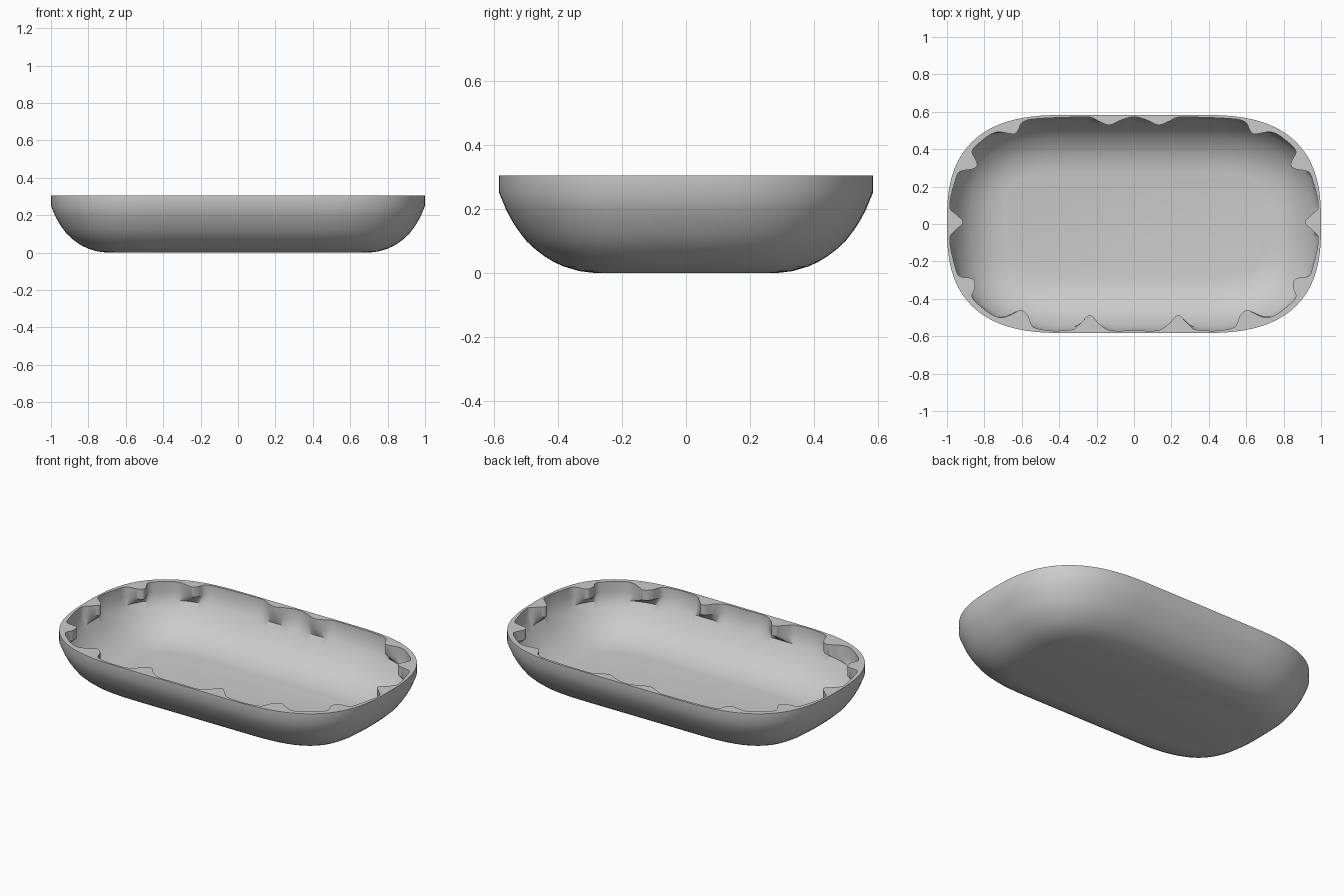
import bpy, bmesh, math
from mathutils import Vector
from mathutils.geometry import interpolate_bezier

cube = bpy.data.objects.get("Cube")
if cube:
    bpy.data.objects.remove(cube)

HEIGHT, LEDGE, WALL = 0.305, 0.245, 0.012
FLAT, RX, RY, POWER = 0.35, 0.65, 0.583, 2.7


def inside(p):
    """True if a point lies within the rounded outline."""
    u = max(abs(p.x) - FLAT, 0) / RX
    return u ** POWER + (abs(p.y) / RY) ** POWER < 1


def outline_point(direction):
    """Outline point hit by a ray from the centre."""
    lo, hi = 0.0, 2.0
    for _ in range(40):
        mid = (lo + hi) / 2
        lo, hi = (mid, hi) if inside(direction * mid) else (lo, mid)
    return direction * lo


# Scalloped inner edge of the rim: right half from front middle to back middle
half = [(0, -.568), (.13, -.568), (.19, -.53), (.235, -.488), (.28, -.525), (.33, -.565),
        (.53, -.555), (.57, -.485), (.605, -.46), (.64, -.475), (.70, -.50), (.75, -.49),
        (.82, -.44), (.865, -.39), (.85, -.34), (.86, -.295), (.93, -.28), (.95, -.25),
        (.985, -.075), (.95, -.03), (.915, .01), (.95, .05), (.985, .09), (.95, .25),
        (.93, .28), (.86, .295), (.838, .315), (.85, .35), (.865, .39), (.82, .44),
        (.74, .49), (.64, .482), (.62, .50), (.60, .54), (.55, .56), (.30, .572),
        (.23, .57), (.18, .545), (.13, .53), (.07, .555), (0, .573)]
knots = [Vector((x, y, 0)) for x, y in half]
knots += [Vector((-p.x, p.y, 0)) for p in reversed(knots[1:-1])]
n = len(knots)
tangents = [(knots[(i + 1) % n] - knots[i - 1]).normalized() for i in range(n)]
scallop = []
for i in range(n):
    a, b = knots[i], knots[(i + 1) % n]
    reach = (b - a).length / 3
    scallop += interpolate_bezier(a, a + tangents[i] * reach,
                                  b - tangents[(i + 1) % n] * reach, b, 9)[:-1]

# Matching outer outline, its inward normals, and the scallops kept within it
outer = [outline_point(p.normalized()) for p in scallop]
scallop = [p.normalized() * min(p.length, q.length - WALL) for p, q in zip(scallop, outer)]
count = len(outer)
inward = []
for i in range(count):
    t = (outer[(i + 1) % count] - outer[i - 1]).normalized()
    inward.append(Vector((-t.y, t.x, 0)))

bm = bmesh.new()


def ring(points, z):
    return [bm.verts.new((p.x, p.y, z)) for p in points]


def inset(d):
    return [p + v * d for p, v in zip(outer, inward)]


# Wall section as (inset, height), floor to rim
section = [(.30, 0), (.25, .006), (.20, .021), (.17, .035), (.145, .05), (.113, .074),
           (.085, .10), (.062, .13), (.042, .16), (.023, .195), (0, .25)]
rings = [ring(inset(d), z) for d, z in section]
rings += [ring(outer, HEIGHT), ring(scallop, HEIGHT), ring(scallop, LEDGE)]
rings += [ring(inset(d + WALL), z + WALL * (1 - z / LEDGE))
          for d, z in reversed(section[:-1])]
for low, high in zip(rings, rings[1:]):
    for i in range(count):
        j = (i + 1) % count
        bm.faces.new((low[i], low[j], high[j], high[i]))
bm.faces.new(rings[0][::-1])
bm.faces.new(rings[-1])
bmesh.ops.recalc_face_normals(bm, faces=bm.faces)

mesh = bpy.data.meshes.new("tray_shell")
bm.to_mesh(mesh)
bm.free()
tray = bpy.data.objects.new("tray_shell", mesh)
bpy.context.collection.objects.link(tray)

# Plain grey finish
grey = bpy.data.materials.new("light_grey")
grey.use_nodes = True
colour = (0.6, 0.6, 0.6, 1)
grey.diffuse_color = colour
grey.node_tree.nodes["Principled BSDF"].inputs["Base Color"].default_value = colour
mesh.materials.append(grey)

bpy.ops.object.select_all(action='DESELECT')
tray.select_set(True)
bpy.context.view_layer.objects.active = tray
bpy.ops.object.shade_smooth_by_angle(angle=math.radians(35))
